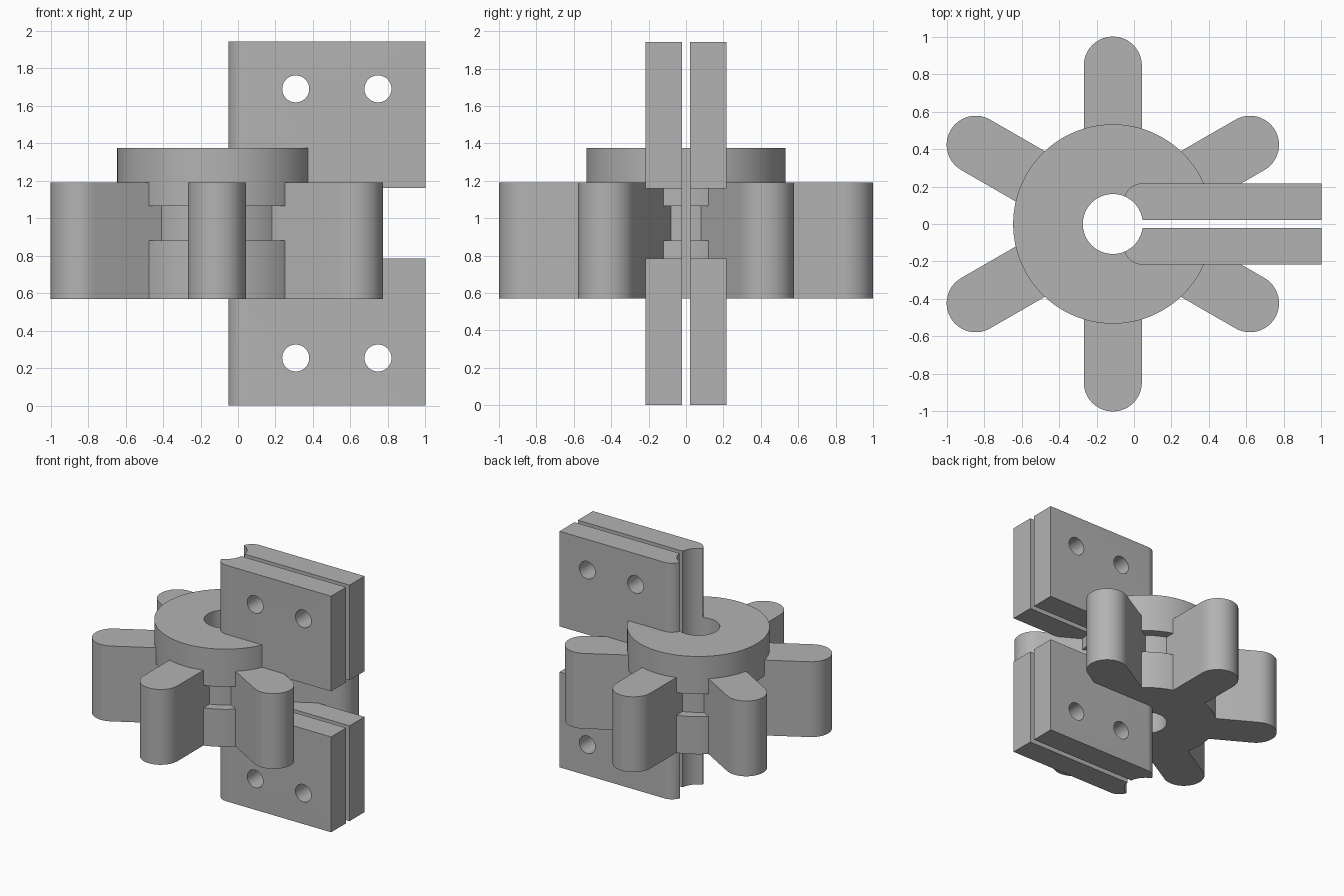
import bpy, bmesh, math
from mathutils import Matrix, Vector

if "Cube" in bpy.data.objects:
    bpy.data.objects.remove(bpy.data.objects["Cube"])

CX = -0.113                      # hub axis
HUB_R, GROOVE_R, BORE_R = 0.532, 0.457, 0.16
ARM_R, ARM_LEN = 0.155, 0.845
PLATE_Y, GAP, FILLET = 0.217, 0.022, 0.1


def new_object(name, bm):
    bmesh.ops.recalc_face_normals(bm, faces=bm.faces)
    mesh = bpy.data.meshes.new(name)
    bm.to_mesh(mesh)
    bm.free()
    ob = bpy.data.objects.new(name, mesh)
    bpy.context.collection.objects.link(ob)
    return ob


def prism(name, outline, z0, z1, matrix=Matrix()):
    bm = bmesh.new()
    face = bm.faces.new([bm.verts.new((x, y, z0)) for x, y in outline])
    ext = bmesh.ops.extrude_face_region(bm, geom=[face])
    verts = [v for v in ext["geom"] if isinstance(v, bmesh.types.BMVert)]
    bmesh.ops.translate(bm, verts=verts, vec=(0, 0, z1 - z0))
    bmesh.ops.transform(bm, matrix=matrix, verts=bm.verts)
    return new_object(name, bm)


def arc(cx, cy, r, a0, a1, n):
    return [(cx + r * math.cos(math.radians(a0 + (a1 - a0) * i / n)),
             cy + r * math.sin(math.radians(a0 + (a1 - a0) * i / n))) for i in range(n + 1)]


def circle(r, n):
    return arc(0, 0, r, 0, 360, n)[:-1]


def combine(target, other, operation):
    mod = target.modifiers.new("bool", 'BOOLEAN')
    mod.operation, mod.solver, mod.object = operation, 'EXACT', other
    dg = bpy.context.evaluated_depsgraph_get()
    mesh = bpy.data.meshes.new_from_object(target.evaluated_get(dg))
    target.modifiers.clear()
    target.data = mesh
    bpy.data.objects.remove(other)


# Hub: turned profile with a groove around the waist
profile = [(0, 0.57), (HUB_R, 0.57), (HUB_R, 0.88), (GROOVE_R, 0.88),
           (GROOVE_R, 1.065), (HUB_R, 1.065), (HUB_R, 1.375), (0, 1.375)]
bm = bmesh.new()
vs = [bm.verts.new((r, 0, z)) for r, z in profile]
edges = [bm.edges.new(pair) for pair in zip(vs, vs[1:])]
bmesh.ops.spin(bm, geom=vs + edges, cent=(0, 0, 0), axis=(0, 0, 1),
               angle=math.tau, steps=96)
bmesh.ops.remove_doubles(bm, verts=bm.verts, dist=1e-4)
bmesh.ops.translate(bm, verts=bm.verts, vec=(CX, 0, 0))
hub = new_object("slotted_hub_with_arms", bm)

# Six round-ended arms
at_hub = Matrix.Translation((CX, 0, 0))
arm_outline = [(0.32, -ARM_R)] + arc(ARM_LEN, 0, ARM_R, -90, 90, 28) + [(0.32, ARM_R)]
for i in range(6):
    turn = Matrix.Rotation(math.radians(30 + 60 * i), 4, 'Z')
    combine(hub, prism("arm", arm_outline, 0.57, 1.19, at_hub @ turn), 'UNION')

# Lower and upper clamp plates with rounded inner corners
px, py = -0.055 + FILLET, PLATE_Y - FILLET
plate_outline = ([(1, -PLATE_Y), (1, PLATE_Y)] + arc(px, py, FILLET, 90, 180, 12)
                 + arc(px, -py, FILLET, 180, 270, 12))
for z0, z1 in ((0, 0.785), (1.16, 1.943)):
    combine(hub, prism("plate", plate_outline, z0, z1), 'UNION')

# Bore, clamping gap and bolt holes
combine(hub, prism("bore", circle(BORE_R, 64), -0.1, 2.1, at_hub), 'DIFFERENCE')
slot = [(CX, -GAP), (1.1, -GAP), (1.1, GAP), (CX, GAP)]
combine(hub, prism("gap", slot, -0.1, 2.1), 'DIFFERENCE')
for x in (0.308, 0.747):
    for z in (0.254, 1.69):
        place = Matrix.Translation((x, 0, z)) @ Matrix.Rotation(math.pi / 2, 4, 'X')
        combine(hub, prism("bolt_hole", circle(0.072, 40), -0.4, 0.4, place), 'DIFFERENCE')

# Grey finish and sharp-edged smooth shading
grey = bpy.data.materials.new("plain_grey")
grey.diffuse_color = (0.45, 0.45, 0.45, 1)
grey.use_nodes = True
grey.node_tree.nodes["Principled BSDF"].inputs["Base Color"].default_value = grey.diffuse_color
hub.data.materials.clear()
hub.data.materials.append(grey)
for p in hub.data.polygons:
    p.material_index = 0
bpy.context.view_layer.objects.active = hub
hub.select_set(True)
bpy.ops.object.shade_smooth_by_angle(angle=math.radians(30))
